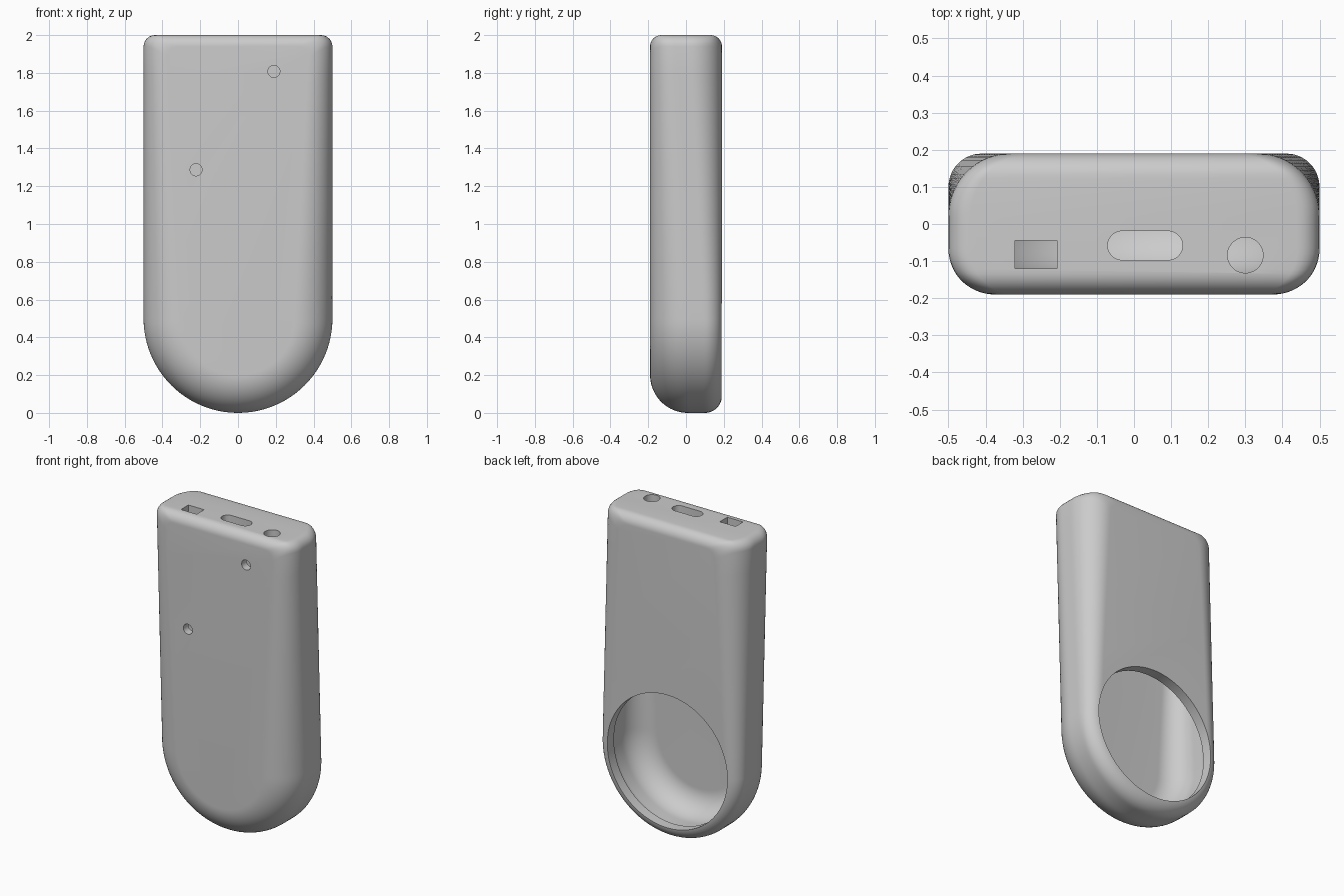
import bpy, bmesh
from math import pi, sin, cos, sqrt
from mathutils import Matrix

if "Cube" in bpy.data.objects:
    bpy.data.objects.remove(bpy.data.objects["Cube"])


def inset(dist, r):
    """Inset of a round edge of radius r at a distance from its flat face."""
    if dist >= r:
        return 0.0
    return r - sqrt(max(0.0, r * r - (r - dist) ** 2))


def add_object(name, bm):
    bmesh.ops.recalc_face_normals(bm, faces=bm.faces[:])
    mesh = bpy.data.meshes.new(name)
    bm.to_mesh(mesh)
    bm.free()
    obj = bpy.data.objects.new(name, mesh)
    bpy.context.collection.objects.link(obj)
    return obj


def pod(name, half_w, y0, y1, top, shrink):
    """Tongue-shaped solid lofted front to back, with edge radii that vary with height."""
    def side(y, z):
        t = min(1, max(0, (z - 0.5) / 1.5))
        rf = max(0.02, 0.20 - 0.08 * t - shrink)
        rb = max(0.02, 0.09 + 0.08 * t - shrink)
        return half_w - inset(y - y0, rf) - inset(y1 - y, rb)

    r_top = max(0.02, 0.06 - shrink)
    bm = bmesh.new()
    rings = []
    levels = 36
    for k in range(levels + 1):
        y = (y0 + y1) / 2 - (y1 - y0) / 2 * cos(pi * k / levels)
        cap = top - inset(y - y0, r_top) - inset(y1 - y, r_top)
        # right half from bottom to top, then mirrored
        half = []
        for i in range(25):
            a = pi / 2 * i / 24
            r = side(y, 0.5)
            half.append((r * sin(a), 0.5 - r * cos(a)))
        for i in range(1, 10):
            z = 0.5 + (cap - r_top - 0.5) * i / 10
            half.append((side(y, z), z))
        for i in range(7):
            a = pi / 2 * i / 6
            z = cap - r_top + r_top * sin(a)
            half.append((side(y, z) - r_top * (1 - cos(a)), z))
        loop = half + [(-x, z) for x, z in reversed(half[1:])]
        rings.append([bm.verts.new((x, y, z)) for x, z in loop])
    n = len(rings[0])
    for a, b in zip(rings, rings[1:]):
        for i in range(n):
            j = (i + 1) % n
            bm.faces.new((a[i], a[j], b[j], b[i]))
    bm.faces.new(rings[0])
    bm.faces.new(rings[-1])
    return add_object(name, bm)


def prism(name, outline, base, axis, length):
    """Extrude a 2D outline along z or y from the given base coordinate."""
    place = (lambda u, v: (u, v, base)) if axis == 'z' else (lambda u, v: (u, base, v))
    bm = bmesh.new()
    face = bm.faces.new([bm.verts.new(place(u, v)) for u, v in outline])
    new = bmesh.ops.extrude_face_region(bm, geom=[face])['geom']
    verts = [g for g in new if isinstance(g, bmesh.types.BMVert)]
    bmesh.ops.translate(bm, verts=verts, vec=(0, 0, length) if axis == 'z' else (0, length, 0))
    return add_object(name, bm)


def stadium(cu, cv, half_len, r, n):
    """Circle, or a slot with round ends when half_len is above zero."""
    pts = []
    for i in range(n):
        a = 2 * pi * (i + 0.5) / n
        pts.append((cu + r * cos(a) + (half_len if cos(a) > 0 else -half_len), cv + r * sin(a)))
    return pts


# outer casing
casing = pod("casing", 0.5, -0.19, 0.19, 2.0, 0.0)

# hollow interior, round back opening, top ports and front indicator holes
cutters = [
    pod("cavity_cutter", 0.45, -0.14, 0.125, 1.95, 0.05),
    prism("back_opening_cutter", stadium(0, 0.5, 0, 0.425, 96), 0.05, 'y', 0.3),
    prism("square_port_cutter",
          [(-0.32, -0.12), (-0.208, -0.12), (-0.208, -0.045), (-0.32, -0.045)], 1.85, 'z', 0.3),
    prism("slot_port_cutter", stadium(0.03, -0.058, 0.062, 0.039, 32), 1.85, 'z', 0.3),
    prism("round_port_cutter", stadium(0.30, -0.084, 0, 0.048, 32), 1.85, 'z', 0.3),
    prism("upper_hole_cutter", stadium(0.19, 1.808, 0, 0.032, 24), -0.3, 'y', 0.25),
    prism("lower_hole_cutter", stadium(-0.222, 1.287, 0, 0.032, 24), -0.3, 'y', 0.25),
]

bpy.context.view_layer.objects.active = casing
casing.select_set(True)
for cutter in cutters:
    mod = casing.modifiers.new(cutter.name, 'BOOLEAN')
    mod.operation = 'DIFFERENCE'
    mod.solver = 'EXACT'
    mod.object = cutter
    bpy.ops.object.modifier_apply(modifier=mod.name)
    bpy.data.objects.remove(cutter)

bpy.ops.object.shade_smooth_by_angle(angle=0.6)
